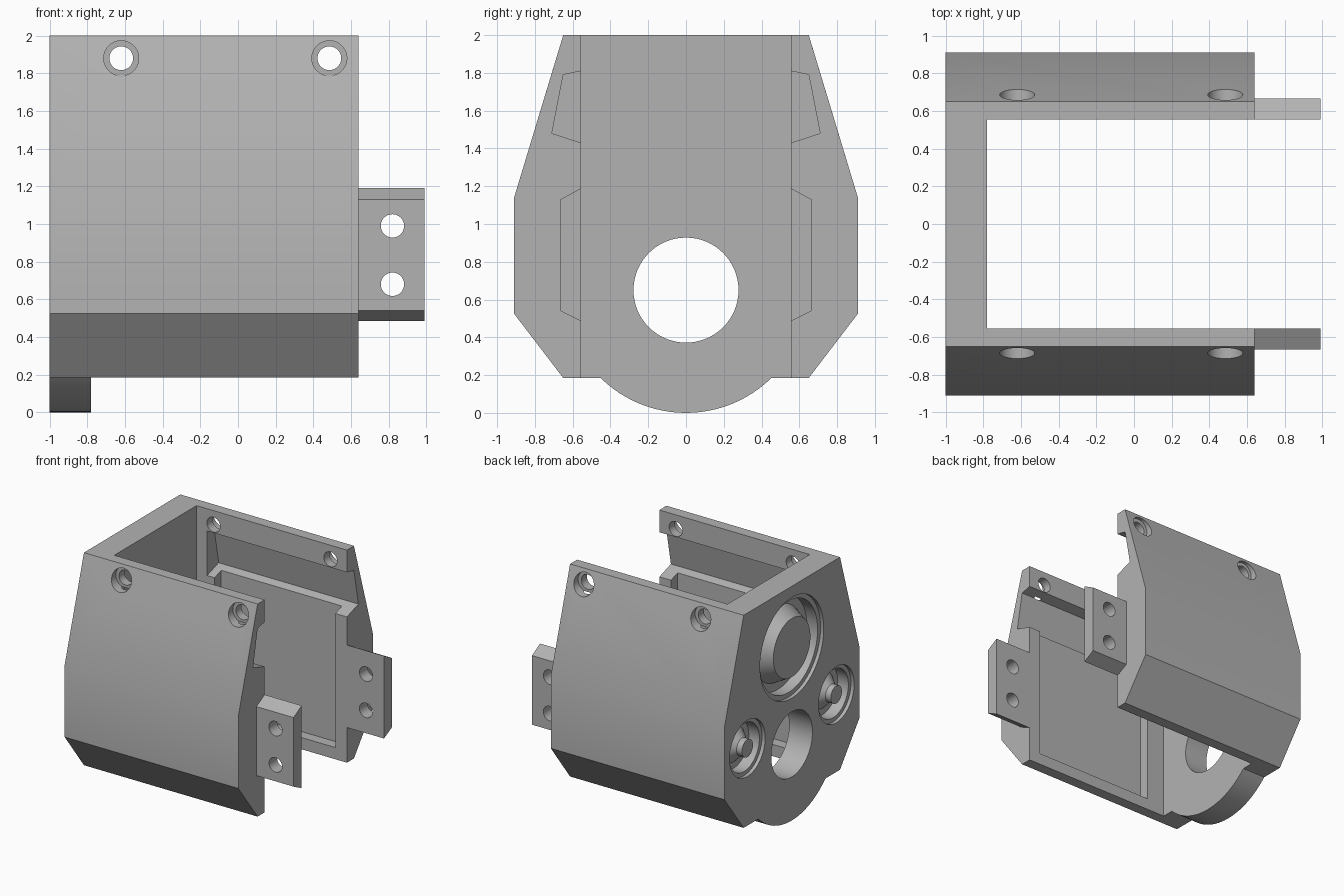
import bpy, bmesh
from math import sin, cos, pi, asin, sqrt

cube = bpy.data.objects.get("Cube")
if cube:
    bpy.data.objects.remove(cube, do_unlink=True)

grey = bpy.data.materials.new("plain_grey")
grey.use_nodes = True
colour = (0.45, 0.45, 0.45, 1)
grey.diffuse_color = colour
grey.node_tree.nodes["Principled BSDF"].inputs["Base Color"].default_value = colour


def finish(name, bm):
    bmesh.ops.recalc_face_normals(bm, faces=bm.faces)
    mesh = bpy.data.meshes.new(name)
    bm.to_mesh(mesh)
    bm.free()
    mesh.materials.append(grey)
    obj = bpy.data.objects.new(name, mesh)
    bpy.context.collection.objects.link(obj)
    return obj


def prism(name, outline, axis, start, end):
    """Extrude a (y, z) outline along x, or an (x, z) outline along y."""
    bm = bmesh.new()
    rings = []
    for d in (start, end):
        rings.append([bm.verts.new((d, u, v) if axis == "x" else (u, d, v)) for u, v in outline])
    n = len(outline)
    for i in range(n):
        j = (i + 1) % n
        bm.faces.new((rings[0][i], rings[0][j], rings[1][j], rings[1][i]))
    bm.faces.new(rings[0])
    bm.faces.new(rings[1])
    return finish(name, bm)


def ring(name, profile, y, z, steps=64):
    """Revolve a closed (depth, radius) profile about an x axis line at the rear face."""
    bm = bmesh.new()
    loops = []
    for k in range(steps):
        a = 2 * pi * k / steps
        loops.append([bm.verts.new((-1 + d, y + r * cos(a), z + r * sin(a))) for d, r in profile])
    n = len(profile)
    for k in range(steps):
        p, q = loops[k], loops[(k + 1) % steps]
        for i in range(n):
            j = (i + 1) % n
            bm.faces.new((p[i], p[j], q[j], q[i]))
    return finish(name, bm)


def circle(u, v, r, n=40):
    return [(u + r * cos(2 * pi * i / n), v + r * sin(2 * pi * i / n)) for i in range(n)]


def rect(u0, u1, v0, v1):
    return [(u0, v0), (u1, v0), (u1, v1), (u0, v1)]


def cut(target, cutter):
    mod = target.modifiers.new("cut", "BOOLEAN")
    mod.operation = "DIFFERENCE"
    mod.solver = "EXACT"
    mod.object = cutter
    bpy.context.view_layer.objects.active = target
    bpy.ops.object.modifier_apply(modifier=mod.name)
    bpy.data.objects.remove(cutter, do_unlink=True)


INNER, BASE, END = 0.555, 0.185, 0.64

# Housing: faceted outline with a round lower lobe
R = 0.645
half = [(0.65, 2), (0.91, 1.14), (0.91, 0.525), (0.65, BASE)]
span = asin(sqrt(R * R - (R - BASE) ** 2) / R)
lobe = [(R * sin(span * t / 12), R - R * cos(span * t / 12)) for t in range(12, -13, -1)]
outline = half + lobe + [(-y, z) for y, z in reversed(half)]
housing = prism("housing", outline, "x", -1, END)

# Open interior leaving the end wall and two side walls
cut(housing, prism("interior_cutter", rect(-INNER, INNER, -0.5, 2.5), "x", -0.78, 1))

# Round opening in the end wall
cut(housing, prism("opening_cutter", circle(0, 0.65, 0.278, 64), "x", -1.2, -0.6))

# Stepped recesses with tapered bosses on the end wall
big = [(-0.05, 0.25), (0, 0.25), (0.13, 0.32), (0.13, 0.39), (0.03, 0.39), (0.03, 0.43), (-0.05, 0.43)]
small = [(-0.05, 0.075), (0.05, 0.075), (0.13, 0.15), (0.13, 0.205), (0.03, 0.205), (0.03, 0.24), (-0.05, 0.24)]
cut(housing, ring("large_recess_cutter", big, 0, 1.475))

for s in (1, -1):
    cut(housing, ring("small_recess_cutter", small, s * 0.6, 0.845))

    # Angled groove and shallow pocket on the inner wall
    groove = [(0.5, 1.412), (0.71, 1.48), (0.65, 1.79), (0.5, 1.822)]
    cut(housing, prism("groove_cutter", [(s * y, z) for y, z in groove], "x", -0.68, 1))
    cut(housing, prism("pocket_cutter", rect(-0.61, 0.53, 0.285, 1.6), "y", s * 0.5, s * 0.645))

    # Counterbored screw holes along the top edge
    for x in (-0.62, 0.485):
        cut(housing, prism("screw_cutter", circle(x, 1.88, 0.063), "y", s * 0.4, s))
        cut(housing, prism("counterbore_cutter", circle(x, 1.88, 0.093), "y", s * 0.63, s))

    # Chamfered mounting tab with two holes
    tab_outline = [(INNER, 0.485), (0.665, 0.54), (0.665, 1.13), (INNER, 1.19)]
    tab = prism("left_tab" if s > 0 else "right_tab", [(s * y, z) for y, z in tab_outline], "x", END, 0.99)
    for z in (0.68, 0.99):
        cut(tab, prism("tab_hole_cutter", circle(0.82, z, 0.062), "y", s * 0.4, s))
    tab.name = "rear_tab" if s > 0 else "front_tab"

# Smooth round surfaces, keep the hard edges
for obj in bpy.context.collection.objects:
    if obj.type == "MESH" and obj.name in ("housing", "rear_tab", "front_tab"):
        bpy.ops.object.select_all(action="DESELECT")
        obj.select_set(True)
        bpy.context.view_layer.objects.active = obj
        bpy.ops.object.shade_smooth_by_angle(angle=pi / 6)
